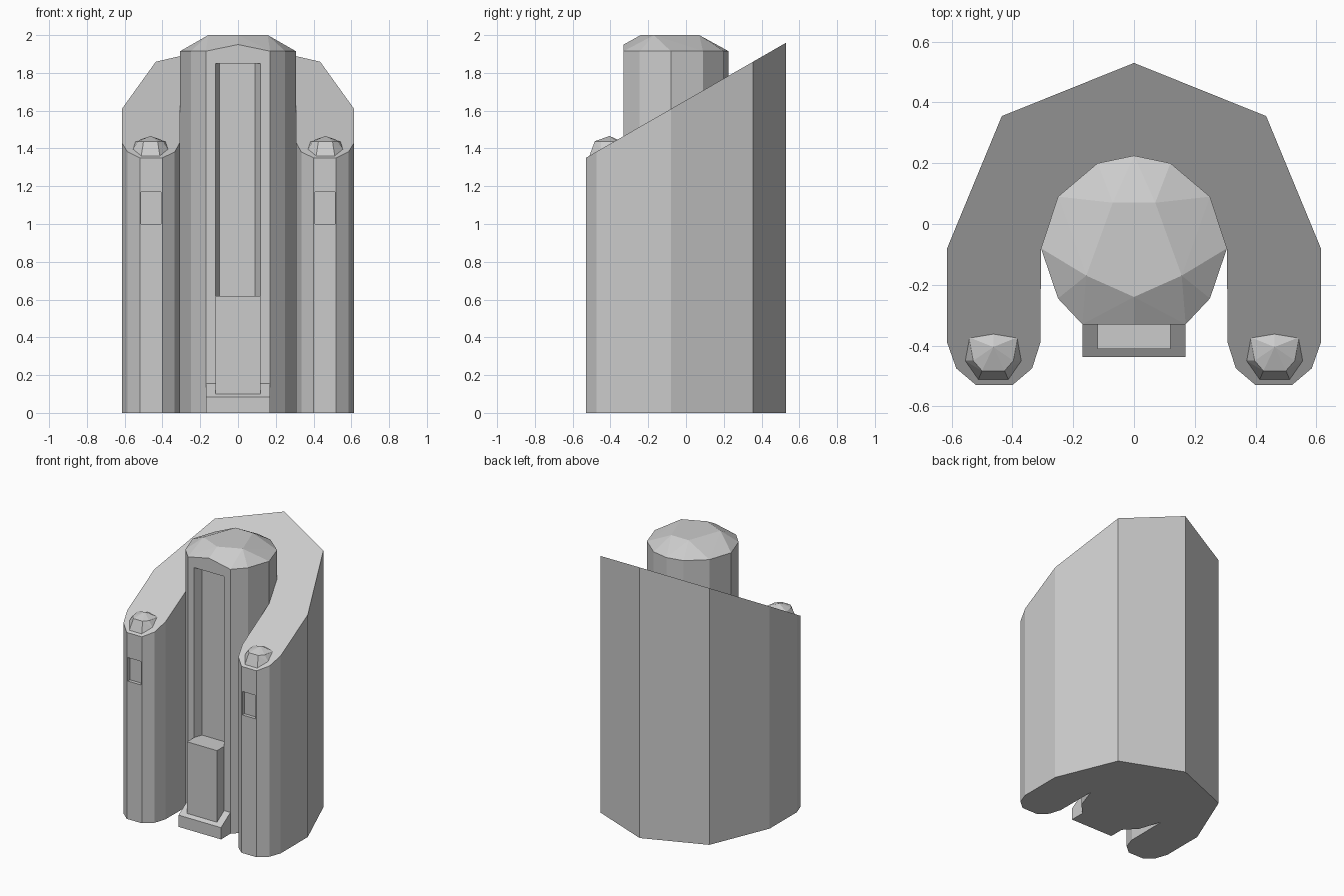
import bpy
import bmesh

if "Cube" in bpy.data.objects:
    bpy.data.objects.remove(bpy.data.objects["Cube"], do_unlink=True)

# Single stone grey for the whole building
grey = bpy.data.materials.new("stone_grey")
grey.use_nodes = True
colour = (0.6, 0.6, 0.6, 1)
grey.diffuse_color = colour
grey.node_tree.nodes["Principled BSDF"].inputs["Base Color"].default_value = colour


def finish(name, bm):
    bmesh.ops.recalc_face_normals(bm, faces=bm.faces)
    mesh = bpy.data.meshes.new(name)
    bm.to_mesh(mesh)
    bm.free()
    mesh.materials.append(grey)
    obj = bpy.data.objects.new(name, mesh)
    bpy.context.collection.objects.link(obj)
    return obj


def prism(name, outline, low, high):
    """Extrude a plan outline; low and high give z for each y."""
    bm = bmesh.new()
    bottom = [bm.verts.new((x, y, low(y))) for x, y in outline]
    top = [bm.verts.new((x, y, high(y))) for x, y in outline]
    bm.faces.new(bottom[::-1])
    bm.faces.new(top)
    for i in range(len(outline)):
        j = (i + 1) % len(outline)
        bm.faces.new((bottom[i], bottom[j], top[j], top[i]))
    return finish(name, bm)


def hull(name, points):
    """Convex solid around points, with flat regions merged."""
    bm = bmesh.new()
    for p in points:
        bm.verts.new(p)
    result = bmesh.ops.convex_hull(bm, input=bm.verts)
    loose = [v for v in bm.verts if not v.link_faces]
    bmesh.ops.delete(bm, geom=loose, context="VERTS")
    bmesh.ops.dissolve_limit(bm, angle_limit=0.01, verts=bm.verts, edges=bm.edges)
    return finish(name, bm)


def level(z):
    return lambda y: z


def box_plan(x0, x1, y0, y1):
    return [(x0, y0), (x1, y0), (x1, y1), (x0, y1)]


def mirrored(half):
    """Complete a half outline across x = 0, skipping points on the axis."""
    return half + [(-x, y) for x, y in reversed(half) if x != 0]


def cut(target, cutter):
    cutter.hide_render = True
    mod = target.modifiers.new("cut", "BOOLEAN")
    mod.operation = "DIFFERENCE"
    mod.solver = "EXACT"
    mod.object = cutter
    bpy.context.view_layer.objects.active = target
    bpy.ops.object.modifier_apply(modifier=mod.name)
    bpy.data.objects.remove(cutter, do_unlink=True)


def slope(y):
    return 1.655 + 0.575 * y


# Horseshoe wall with a sloping top and rounded arm ends
inner = [(0.306, -0.08), (0.25, 0.09), (0.12, 0.2)]
outer = [(0.435, 0.355), (0.615, -0.08), (0.615, -0.39), (0.585, -0.475),
         (0.52, -0.53), (0.4, -0.53), (0.335, -0.475), (0.308, -0.39)]
right_half = outer + inner
wall_plan = ([(0, 0.53)] + right_half + [(0, 0.225)]
             + [(-x, y) for x, y in reversed(right_half)])
wall = prism("horseshoe_wall", wall_plan, level(0), slope)

# Small recessed window near the top of each arm
for side in (-1, 1):
    x = side * 0.46
    cut(wall, prism("window_cutter", box_plan(x - 0.053, x + 0.053, -0.6, -0.505),
                    level(1.0), level(1.17)))

# Central tower with a faceted cap and a gabled front
tower_plan = mirrored([(0, 0.225)] + inner[::-1] + [(0.25, -0.245), (0.17, -0.33)])
cap_plan = mirrored([(0.07, 0.07), (0.157, -0.17), (0, -0.24)])
tower = hull("central_tower",
             [(x, y, z) for x, y in tower_plan for z in (0, 1.915)]
             + [(x, y, 2) for x, y in cap_plan] + [(0, -0.33, 1.95)])

# Tall recess in the tower front, with slightly flared sides
recess_plan = [(-0.12, -0.4), (0.12, -0.4), (0.12, -0.33),
               (0.09, -0.27), (-0.098, -0.27), (-0.12, -0.33)]
cut(tower, prism("recess_cutter", recess_plan, level(0.6), level(1.85)))

# Block below the recess and its sloping plinth
prism("front_block", box_plan(-0.12, 0.12, -0.412, -0.26), level(0.08), level(0.62))
prism("front_plinth", box_plan(-0.17, 0.17, -0.437, -0.325), level(0),
      lambda y: 0.085 + (y + 0.437) * 0.65)

# Seven-sided domes seated on the sloping arm ends
dome_ring = mirrored([(0, 0.077), (0.079, 0.047), (0.066, -0.03), (0.037, -0.063)])
dome_foot = mirrored([(0.08, 0.045), (0.094, -0.03), (0.05, -0.093)])
for label, side in (("right", -1), ("left", 1)):
    cx, cy = side * 0.463, -0.42
    points = [(cx + x, cy + y, 1.438) for x, y in dome_ring]
    points += [(cx + x, cy + y, slope(cy + y) - 0.003) for x, y in dome_foot]
    points.append((cx, cy + 0.015, 1.466))
    hull(label + "_arm_dome", points)
